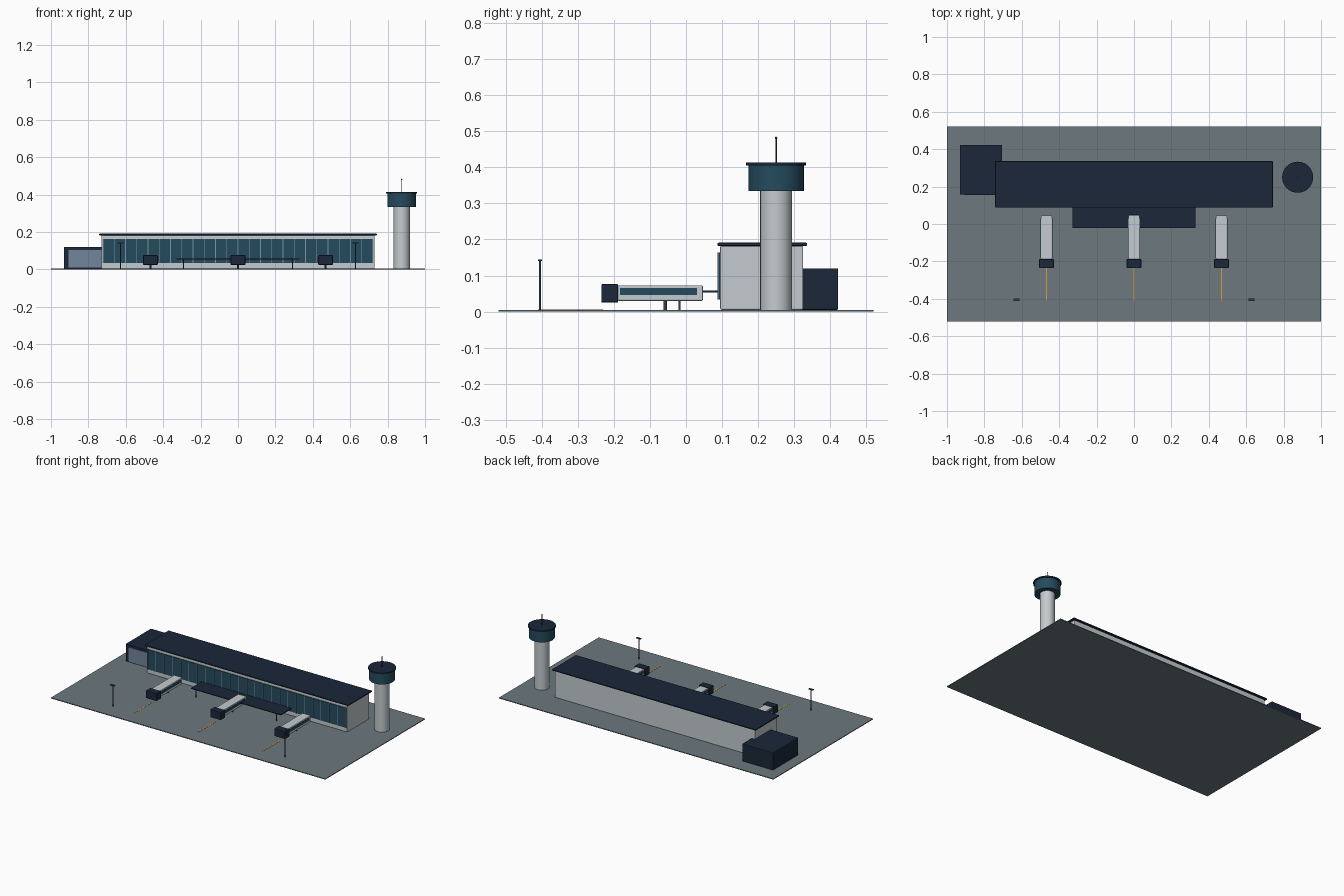
import bpy, math

if "Cube" in bpy.data.objects:
    bpy.data.objects.remove(bpy.data.objects["Cube"])


def mat(name, r, g, b):
    m = bpy.data.materials.new(name)
    m.diffuse_color = (r, g, b, 1)
    m.use_nodes = True
    m.node_tree.nodes["Principled BSDF"].inputs["Base Color"].default_value = m.diffuse_color
    return m


APRON = mat("apron_grey", 0.15, 0.19, 0.21)
NAVY = mat("navy", 0.011, 0.02, 0.042)
GLASS = mat("glass_teal", 0.018, 0.07, 0.11)
WALL = mat("wall_light", 0.55, 0.60, 0.62)
DOOR = mat("door_blue", 0.17, 0.24, 0.34)
STEEL = mat("steel", 0.04, 0.05, 0.06)
MULLION = mat("mullion_blue", 0.2, 0.3, 0.37)
ORANGE = mat("guide_orange", 0.75, 0.33, 0.04)


def box(name, x, y, z, material, bevel=0.0):
    """Box given as (min, max) on each axis."""
    bpy.ops.mesh.primitive_cube_add(
        size=1, location=[(a + b) / 2 for a, b in (x, y, z)])
    o = bpy.context.object
    o.name = name
    o.scale = [b - a for a, b in (x, y, z)]
    bpy.ops.object.transform_apply(location=False, rotation=False, scale=True)
    o.data.materials.append(material)
    if bevel:
        m = o.modifiers.new("edge", 'BEVEL')
        m.width, m.segments = bevel, 2
    return o


def cyl(name, x, y, z, r, material, sides=12):
    """Upright cylinder between two heights."""
    bpy.ops.mesh.primitive_cylinder_add(
        vertices=sides, radius=r, depth=z[1] - z[0],
        location=(x, y, (z[0] + z[1]) / 2))
    o = bpy.context.object
    o.name = name
    o.data.materials.append(material)
    bpy.ops.object.shade_smooth_by_angle(angle=math.radians(35))
    return o


def span(c, half):
    return (c - half, c + half)


# Ground slab
box("apron", (-1, 1), (-0.52, 0.52), (0, 0.005), APRON)

# Terminal hall with flat roof and glazed front
box("terminal_hall", (-0.73, 0.73), (0.095, 0.325), (0.005, 0.182), WALL, 0.003)
box("terminal_roof", (-0.742, 0.742), (0.087, 0.336), (0.182, 0.191), NAVY, 0.003)
box("front_glazing", (-0.725, 0.725), (0.090, 0.097), (0.034, 0.164), GLASS)
PANES = 24
for i in range(PANES + 1):
    box("mullion", span(-0.722 + 1.444 * i / PANES, 0.002),
        (0.087, 0.092), (0.034, 0.164), MULLION)

# Entrance canopy on two columns
box("entrance_canopy", (-0.328, 0.328), (-0.022, 0.097), (0.053, 0.058), NAVY)
for s in (-1, 1):
    cyl("canopy_column", s * 0.292, -0.018, (0.005, 0.054), 0.003, STEEL)

# Service annex with large door
box("annex", (-0.93, -0.705), (0.158, 0.422), (0.005, 0.12), NAVY, 0.003)
box("annex_door", (-0.905, -0.73), (0.154, 0.16), (0.01, 0.105), DOOR)

# Boarding bridges with windows, cab, support and painted guide line
for x in (-0.468, 0, 0.468):
    box("bridge_tunnel", span(x, 0.03), (-0.19, 0.047), (0.03, 0.073), WALL, 0.003)
    for s in (-1, 1):
        box("bridge_window", span(x + s * 0.03, 0.0015), (-0.183, 0.03),
            (0.046, 0.065), GLASS)
    box("bridge_cab", span(x, 0.039), (-0.235, -0.188), (0.025, 0.076), NAVY, 0.003)
    cyl("bridge_support", x, -0.058, (0.005, 0.034), 0.005, STEEL)
    box("guide_line", span(x, 0.003), (-0.41, -0.23), (0.004, 0.0062), ORANGE)

# Apron light masts
for s in (-1, 1):
    cyl("light_mast", s * 0.628, -0.405, (0.005, 0.141), 0.003, STEEL)
    box("light_head", span(s * 0.628, 0.016), span(-0.405, 0.006),
        (0.14, 0.145), STEEL)

# Control tower
TX, TY = 0.875, 0.25
cyl("tower_shaft", TX, TY, (0.005, 0.337), 0.044, WALL, 40)
cyl("tower_cab", TX, TY, (0.335, 0.406), 0.077, GLASS, 40)
cyl("tower_roof", TX, TY, (0.405, 0.414), 0.083, NAVY, 40)
cyl("tower_antenna", TX, TY, (0.413, 0.482), 0.002, STEEL)
bpy.ops.mesh.primitive_uv_sphere_add(segments=12, ring_count=8, radius=0.0035,
                                     location=(TX, TY, 0.482))
tip = bpy.context.object
tip.name = "antenna_tip"
tip.data.materials.append(STEEL)
bpy.ops.object.shade_smooth_by_angle(angle=math.radians(60))
